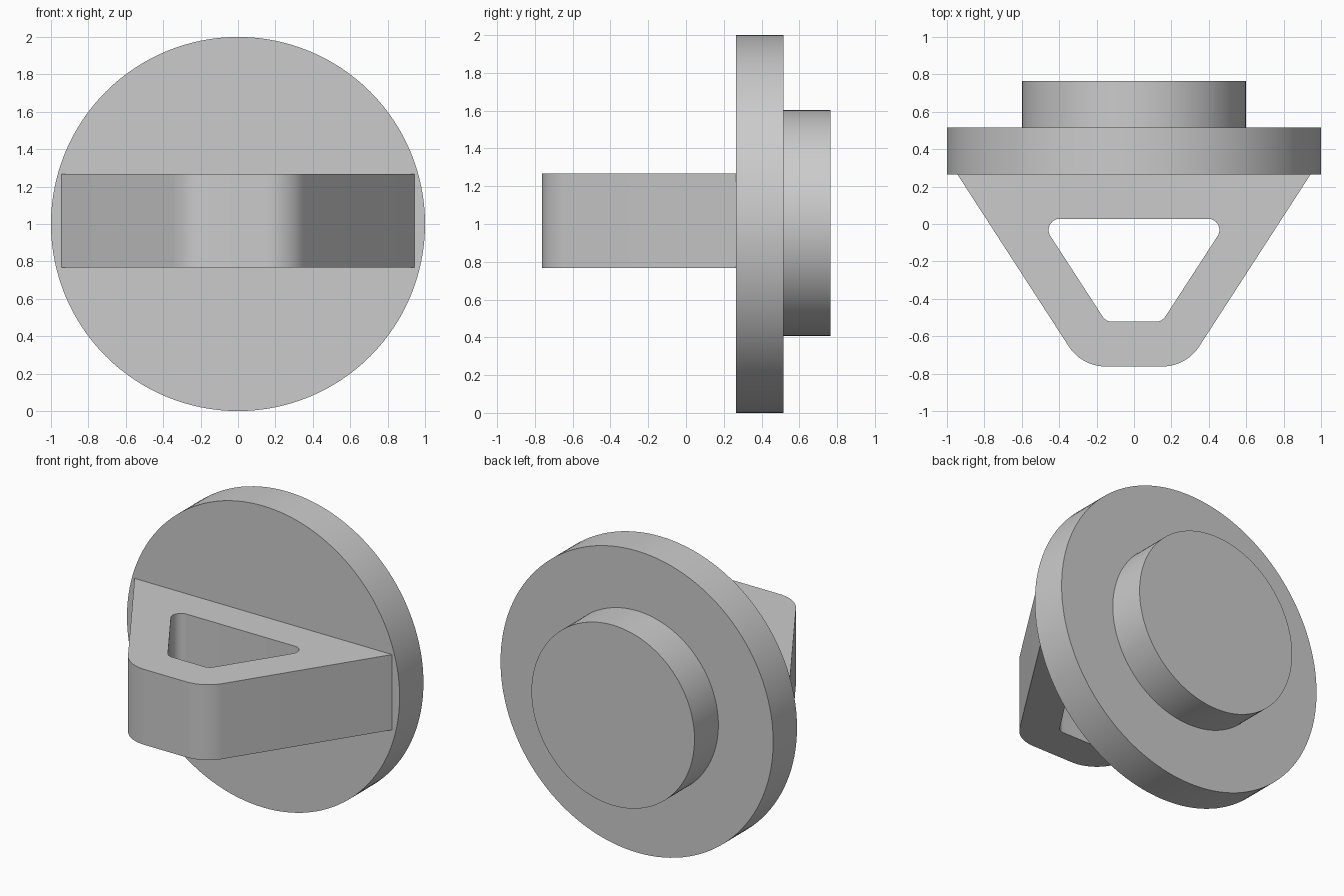
import bpy, bmesh, math
from mathutils import Vector, Matrix

if "Cube" in bpy.data.objects:
    bpy.data.objects.remove(bpy.data.objects["Cube"])

grey = bpy.data.materials.new("light grey")
grey.diffuse_color = (0.6, 0.6, 0.6, 1)
grey.use_nodes = True
grey.node_tree.nodes["Principled BSDF"].inputs["Base Color"].default_value = grey.diffuse_color


def finish(name, bm):
    bmesh.ops.recalc_face_normals(bm, faces=bm.faces[:])
    mesh = bpy.data.meshes.new(name)
    bm.to_mesh(mesh)
    bm.free()
    mesh.materials.append(grey)
    ob = bpy.data.objects.new(name, mesh)
    bpy.context.collection.objects.link(ob)
    bpy.ops.object.select_all(action='DESELECT')
    ob.select_set(True)
    bpy.context.view_layer.objects.active = ob
    bpy.ops.object.shade_smooth_by_angle(angle=math.radians(30))


def disc(name, radius, y0, y1, z):
    bm = bmesh.new()
    place = Matrix.Translation((0, (y0 + y1) / 2, z)) @ Matrix.Rotation(math.pi / 2, 4, 'X')
    bmesh.ops.create_cone(bm, cap_ends=True, segments=128, radius1=radius,
                          radius2=radius, depth=y1 - y0, matrix=place)
    finish(name, bm)


def rounded(corners, steps=12):
    """Outline from (x, y, fillet radius) corners."""
    out = []
    for i, (x, y, r) in enumerate(corners):
        p = Vector((x, y))
        if r == 0:
            out.append(p)
            continue
        a = (Vector(corners[i - 1][:2]) - p).normalized()
        b = (Vector(corners[(i + 1) % len(corners)][:2]) - p).normalized()
        half = a.angle(b) / 2
        centre = p + (a + b).normalized() * (r / math.sin(half))
        start = p + a * (r / math.tan(half)) - centre
        end = p + b * (r / math.tan(half)) - centre
        sweep = math.pi - 2 * half
        for k in range(steps + 1):
            t = k / steps
            out.append(centre + (start * math.sin((1 - t) * sweep)
                                 + end * math.sin(t * sweep)) / math.sin(sweep))
    return out


def trapezoid(top_x, top_y, low_x, low_y, r_top, r_low):
    return rounded([(-top_x, top_y, r_top), (-low_x, low_y, r_low),
                    (low_x, low_y, r_low), (top_x, top_y, r_top)])


# Round flange and smaller hub behind it
disc("flange", 1.0, 0.265, 0.515, 1.0)
disc("rear_hub", 0.598, 0.515, 0.765, 1.005)

# Tapered loop bracket with a rounded opening
bm = bmesh.new()
for outline in (trapezoid(0.944, 0.265, 0.279, -0.762, 0, 0.235),
                trapezoid(0.507, 0.028, 0.15, -0.522, 0.06, 0.06)):
    vs = [bm.verts.new((p.x, p.y, 0.767)) for p in outline]
    for i, v in enumerate(vs):
        bm.edges.new((vs[i - 1], v))
bmesh.ops.triangle_fill(bm, use_beauty=True, edges=bm.edges[:])
res = bmesh.ops.extrude_face_region(bm, geom=bm.faces[:], use_keep_orig=True)
bmesh.ops.translate(bm, vec=(0, 0, 0.5),
                    verts=[g for g in res["geom"] if isinstance(g, bmesh.types.BMVert)])
finish("loop_bracket", bm)
